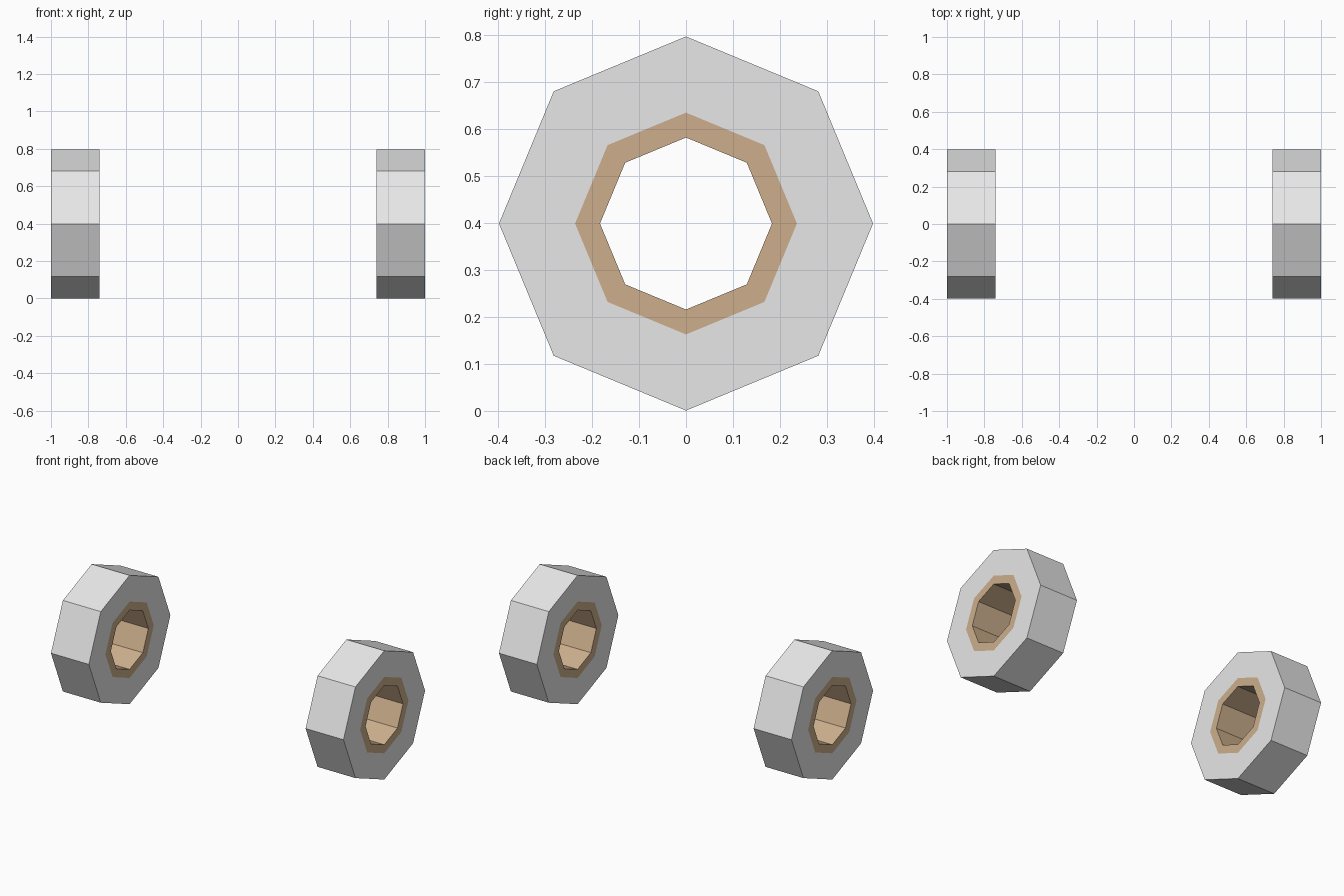
import bpy, bmesh, math

if "Cube" in bpy.data.objects:
    bpy.data.objects.remove(bpy.data.objects["Cube"])

SIDES = 8
R_OUT, R_BAND, R_HOLE = 0.398, 0.236, 0.183
X_IN, X_OUT = 0.741, 1.0
Z_MID = 0.399


def material(name, rgb):
    m = bpy.data.materials.new(name)
    m.diffuse_color = (*rgb, 1.0)
    m.use_nodes = True
    m.node_tree.nodes["Principled BSDF"].inputs["Base Color"].default_value = m.diffuse_color
    return m


grey = material("light_grey", (0.8, 0.8, 0.8))
tan = material("tan_brown", (0.61, 0.43, 0.265))


def ring(name, x0, x1):
    # closed cross-section (x, radius) turned around the x axis in 8 steps
    profile = [(x0, R_HOLE), (x0, R_BAND), (x0, R_OUT),
               (x1, R_OUT), (x1, R_BAND), (x1, R_HOLE)]
    bm = bmesh.new()
    loops = []
    for k in range(SIDES):
        a = 2 * math.pi * k / SIDES
        loops.append([bm.verts.new((x, r * math.cos(a), Z_MID + r * math.sin(a)))
                      for x, r in profile])
    n = len(profile)
    for k in range(SIDES):
        p, q = loops[k], loops[(k + 1) % SIDES]
        for i in range(n):
            j = (i + 1) % n
            f = bm.faces.new((p[i], p[j], q[j], q[i]))
            # hole wall and inner border are tan, the rest grey
            f.material_index = 1 if min(profile[i][1], profile[j][1]) == R_HOLE else 0
    bmesh.ops.recalc_face_normals(bm, faces=bm.faces)
    me = bpy.data.meshes.new(name)
    bm.to_mesh(me)
    bm.free()
    me.materials.append(grey)
    me.materials.append(tan)
    bpy.context.collection.objects.link(bpy.data.objects.new(name, me))


# pair of octagonal rings
ring("right_ring", X_IN, X_OUT)
ring("left_ring", -X_OUT, -X_IN)
